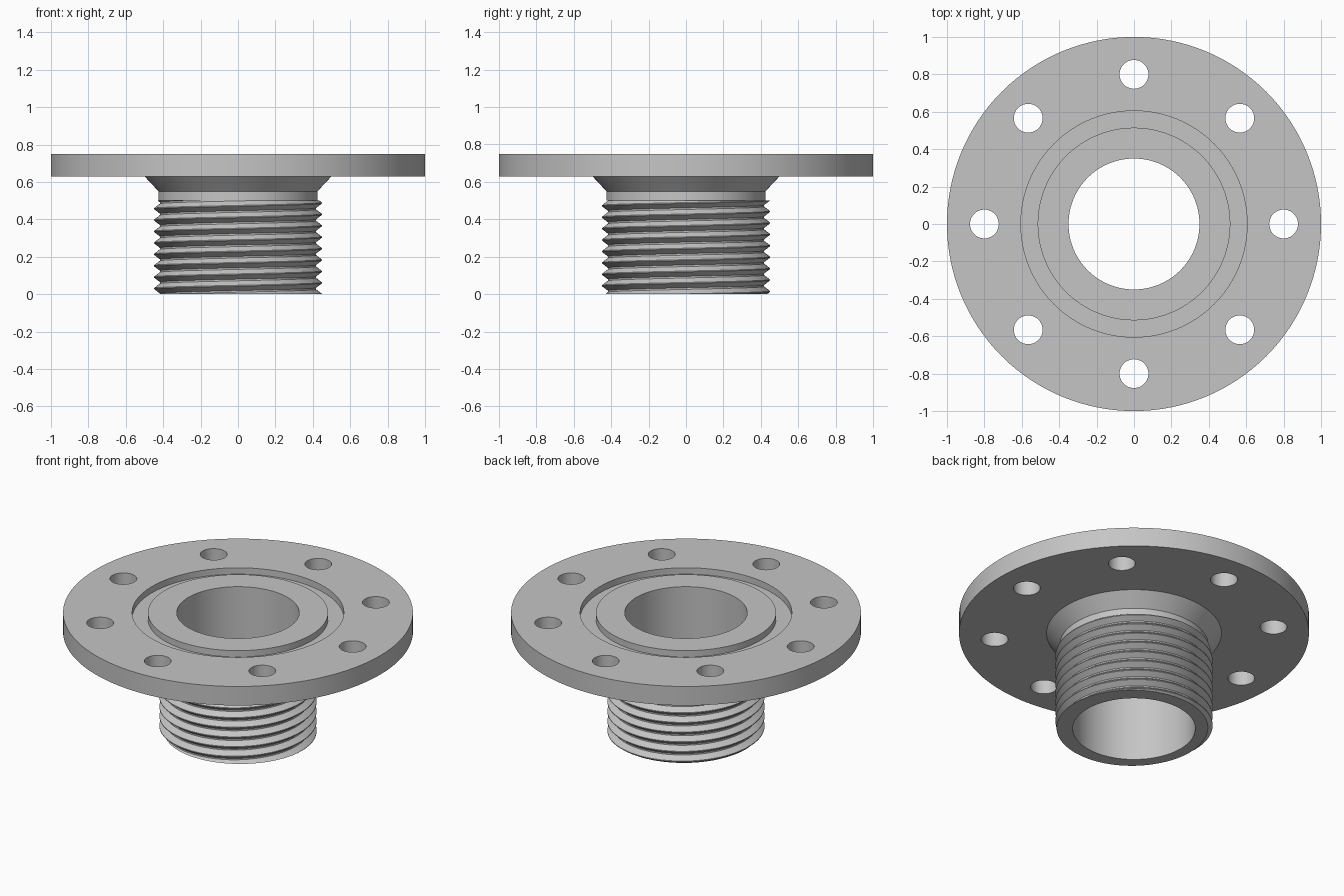
import bpy, bmesh, math
from mathutils import Matrix

SEGMENTS = 128
CORE_RADIUS = 0.41
THREAD_TOP = 0.5

if "Cube" in bpy.data.objects:
    bpy.data.objects.remove(bpy.data.objects["Cube"])

steel = bpy.data.materials.new("grey steel")
steel.use_nodes = True
steel.diffuse_color = (0.56, 0.56, 0.56, 1)
steel.node_tree.nodes["Principled BSDF"].inputs["Base Color"].default_value = steel.diffuse_color


def make_object(name, bm):
    bmesh.ops.recalc_face_normals(bm, faces=bm.faces)
    mesh = bpy.data.meshes.new(name)
    bm.to_mesh(mesh)
    bm.free()
    mesh.materials.append(steel)
    obj = bpy.data.objects.new(name, mesh)
    bpy.context.collection.objects.link(obj)
    return obj


def activate(obj):
    bpy.ops.object.select_all(action='DESELECT')
    obj.select_set(True)
    bpy.context.view_layer.objects.active = obj


def smooth(obj, degrees):
    activate(obj)
    bpy.ops.object.shade_smooth_by_angle(angle=math.radians(degrees))


def revolve(name, profile):
    bm = bmesh.new()
    verts = [bm.verts.new((r, 0, z)) for r, z in profile]
    edges = [bm.edges.new((verts[i - 1], verts[i])) for i in range(len(verts))]
    bmesh.ops.spin(bm, geom=verts + edges, cent=(0, 0, 0), axis=(0, 0, 1),
                   angle=math.tau, steps=SEGMENTS, use_merge=True)
    bmesh.ops.remove_doubles(bm, verts=bm.verts, dist=1e-5)
    return make_object(name, bm)


# Flange, tapered neck and bored core as one turned body
body = revolve("flange_body", [
    (0.35, 0), (0.35, 0.75),
    (0.515, 0.75), (0.515, 0.71), (0.605, 0.71), (0.605, 0.75),
    (1, 0.75), (1, 0.63), (0.5, 0.63), (0.425, 0.55),
    (0.425, THREAD_TOP), (CORE_RADIUS, THREAD_TOP), (CORE_RADIUS, 0)])

# Ring of eight bolt holes
bm = bmesh.new()
for i in range(8):
    place = Matrix.Rotation(i * math.tau / 8, 4, 'Z') @ Matrix.Translation((0.8, 0, 0.69))
    bmesh.ops.create_cone(bm, cap_ends=True, segments=40, radius1=0.077,
                          radius2=0.077, depth=0.4, matrix=place)
cutter = make_object("bolt_hole_cutter", bm)
cutter.hide_render = True
cut = body.modifiers.new("bolt_holes", 'BOOLEAN')
cut.operation = 'DIFFERENCE'
cut.solver = 'EXACT'
cut.object = cutter
activate(body)
bpy.ops.object.modifier_apply(modifier=cut.name)
bpy.data.objects.remove(cutter)
smooth(body, 30)

# Right-hand helical thread, trimmed flat at both ends
pitch, turns = 0.061, 11
root, crest = 0.418, 0.449
tooth = [(0.0, crest), (0.08, crest), (0.47, root), (0.61, root)]
bm = bmesh.new()
columns = []
for i in range(SEGMENTS + 1):
    turn = i / SEGMENTS
    a = turn * math.tau
    columns.append([
        bm.verts.new((r * math.cos(a), r * math.sin(a), (k + f + turn - 1.05) * pitch))
        for k in range(turns) for f, r in tooth])
for left, right in zip(columns, columns[1:]):
    for j in range(len(left) - 1):
        bm.faces.new((left[j], right[j], right[j + 1], left[j + 1]))
bmesh.ops.remove_doubles(bm, verts=bm.verts, dist=1e-5)
for z, direction in ((0, -1), (THREAD_TOP, 1)):
    bmesh.ops.bisect_plane(bm, geom=bm.verts[:] + bm.edges[:] + bm.faces[:], dist=1e-6,
                           plane_co=(0, 0, z), plane_no=(0, 0, direction), clear_outer=True)
    # Close the trimmed end inward to the core
    rim = [e for e in bm.edges if e.is_boundary
           and all(abs(v.co.z - z) < 1e-4 for v in e.verts)]
    grown = bmesh.ops.extrude_edge_only(bm, edges=rim)["geom"]
    for v in grown:
        if isinstance(v, bmesh.types.BMVert):
            scale = CORE_RADIUS / math.hypot(v.co.x, v.co.y)
            v.co.x *= scale
            v.co.y *= scale
thread = make_object("pipe_thread", bm)
smooth(thread, 25)
